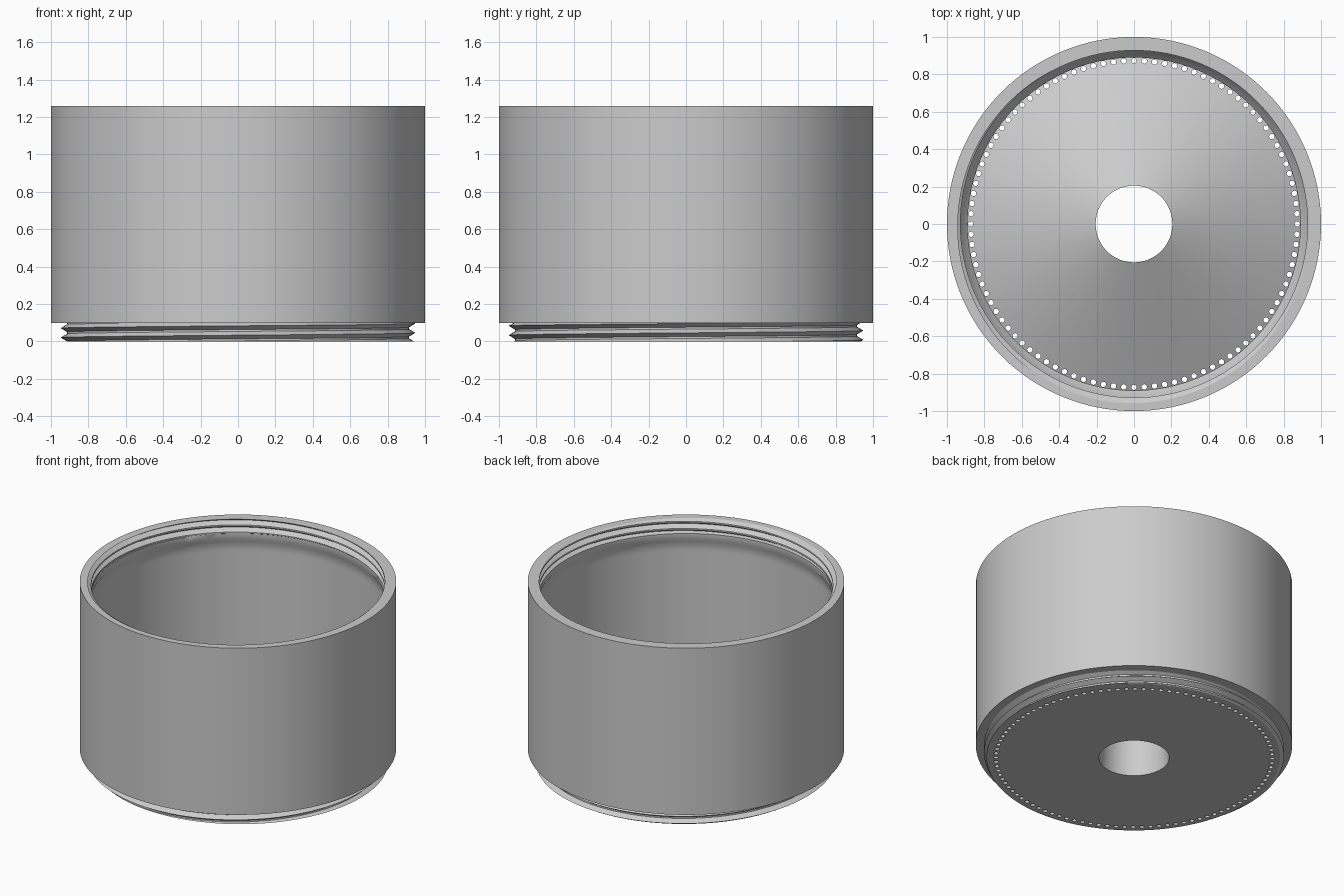
import bpy, bmesh, math

if "Cube" in bpy.data.objects:
    bpy.data.objects.remove(bpy.data.objects["Cube"])

SEGMENTS = 128
PITCH = 0.05
THREAD_HEIGHT = 0.098
HOLES = 100

grey = bpy.data.materials.new("light grey")
grey.use_nodes = True
grey.diffuse_color = (0.6, 0.6, 0.6, 1)
grey.node_tree.nodes["Principled BSDF"].inputs["Base Color"].default_value = grey.diffuse_color


def thread_rows(turn, base, phase, core, crest):
    """Section through a right-handed thread at a fraction of one turn, as (radius, z)."""
    rows = []
    start = phase + PITCH * turn
    for k in range(-2, 4):
        for step in (0, 0.4, 0.6):
            z = min(max(start + (k + step) * PITCH, 0), THREAD_HEIGHT)
            t = ((z - start) / PITCH) % 1
            depth = min(1, min(t, 1 - t) / 0.4)
            rows.append((crest - (crest - core) * depth, base + z))
    return rows


def revolve(name, profile_at):
    """Sweep a closed (radius, z) profile, which may change with the angle, round the z axis."""
    bm = bmesh.new()
    columns = []
    for i in range(SEGMENTS + 1):
        a = 2 * math.pi * (i % SEGMENTS) / SEGMENTS
        columns.append([bm.verts.new((r * math.cos(a), r * math.sin(a), z))
                        for r, z in profile_at(i / SEGMENTS)])
    for left, right in zip(columns, columns[1:]):
        for j in range(len(left)):
            k = (j + 1) % len(left)
            bm.faces.new((left[j], right[j], right[k], left[k]))
    bmesh.ops.remove_doubles(bm, verts=bm.verts, dist=1e-5)
    bmesh.ops.dissolve_degenerate(bm, edges=bm.edges, dist=1e-6)
    bmesh.ops.recalc_face_normals(bm, faces=bm.faces)
    return make_object(name, bm)


def make_object(name, bm):
    mesh = bpy.data.meshes.new(name)
    bm.to_mesh(mesh)
    bm.free()
    mesh.materials.append(grey)
    obj = bpy.data.objects.new(name, mesh)
    bpy.context.collection.objects.link(obj)
    return obj


def activate(obj):
    bpy.ops.object.select_all(action='DESELECT')
    obj.select_set(True)
    bpy.context.view_layer.objects.active = obj


# Wall: male thread below, female thread inside the rim, flared cavity between
def wall_profile(turn):
    outside = thread_rows(turn, 0, -0.004, 0.915, 0.948) + [(1, THREAD_HEIGHT), (1, 1.26)]
    inside = thread_rows(turn, 1.26 - THREAD_HEIGHT, 0.012, 0.928, 0.96)[::-1]
    collar = [(0.93, 1.16), (0.93, 1.125), (0.943, 1.1), (0.95, 1.05), (0.95, 1.03)]
    foot = [(0.95, 0.22), (0.95, 0.2), (0.935, 0.15), (0.89, 0.1), (0.89, 0)]
    return outside + inside + collar + foot


wall = revolve("threaded_wall", wall_profile)

# Floor: solid cone with a slightly tapered central bore
floor = revolve("drain_floor", lambda turn: [(0.9, 0), (0.9, 0.03), (0.205, 0.4), (0.222, 0)])

# Ring of small drain holes cut through the floor edge
bm = bmesh.new()
for i in range(HOLES):
    a = 2 * math.pi * i / HOLES
    made = bmesh.ops.create_cone(bm, cap_ends=True, segments=12, radius1=0.0145,
                                 radius2=0.0145, depth=0.4)
    bmesh.ops.translate(bm, verts=made["verts"], vec=(0.873 * math.cos(a), 0.873 * math.sin(a), 0))
cutter = make_object("hole_cutter", bm)
cutter.hide_render = True

cut = floor.modifiers.new("drain holes", 'BOOLEAN')
cut.operation = 'DIFFERENCE'
cut.solver = 'EXACT'
cut.object = cutter
activate(floor)
bpy.ops.object.modifier_apply(modifier=cut.name)
bpy.data.objects.remove(cutter)

for part in (wall, floor):
    activate(part)
    bpy.ops.object.shade_smooth_by_angle(angle=math.radians(28))
